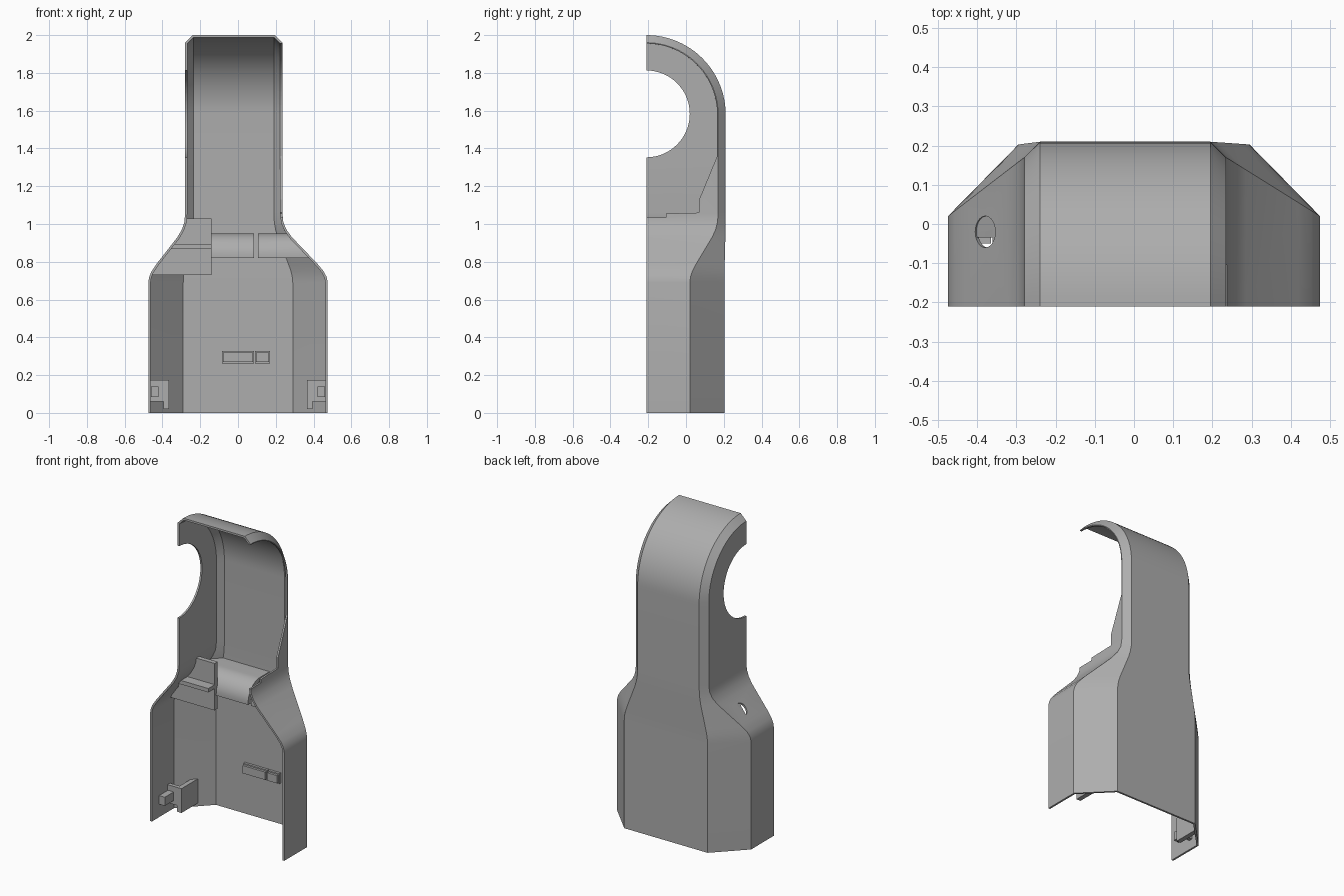
import bpy, bmesh, math
from mathutils import Vector

if "Cube" in bpy.data.objects:
    bpy.data.objects.remove(bpy.data.objects["Cube"], do_unlink=True)

FRONT, ARCH_Z, ARCH_R, HOLE_R = -0.21, 1.58, 0.42, 0.23
WALL = 0.012

grey = bpy.data.materials.new("plastic_grey")
grey.use_nodes = True
COLOUR = (0.42, 0.42, 0.42, 1)
grey.diffuse_color = COLOUR
grey.node_tree.nodes["Principled BSDF"].inputs["Base Color"].default_value = COLOUR


def new_object(name, bm):
    mesh = bpy.data.meshes.new(name)
    bm.to_mesh(mesh)
    bm.free()
    mesh.materials.append(grey)
    obj = bpy.data.objects.new(name, mesh)
    bpy.context.collection.objects.link(obj)
    return obj


def activate(obj):
    bpy.ops.object.select_all(action='DESELECT')
    obj.select_set(True)
    bpy.context.view_layer.objects.active = obj


def apply_modifier(obj, kind, **settings):
    mod = obj.modifiers.new(kind.lower(), kind)
    for key, value in settings.items():
        setattr(mod, key, value)
    activate(obj)
    bpy.ops.object.modifier_apply(modifier=mod.name)


def boolean(obj, cutter, operation):
    apply_modifier(obj, 'BOOLEAN', object=cutter, operation=operation, solver='EXACT')


def remove(obj):
    bpy.data.objects.remove(obj, do_unlink=True)


def prism(name, profile, x0, x1):
    """Extrude a (y, z) profile along x."""
    bm = bmesh.new()
    face = bm.faces.new([bm.verts.new((x0, y, z)) for y, z in profile])
    out = bmesh.ops.extrude_face_region(bm, geom=[face])
    moved = [g for g in out["geom"] if isinstance(g, bmesh.types.BMVert)]
    bmesh.ops.translate(bm, verts=moved, vec=(x1 - x0, 0, 0))
    bmesh.ops.recalc_face_normals(bm, faces=bm.faces)
    return new_object(name, bm)


def box(name, x, y, z):
    return prism(name, [(y[0], z[0]), (y[1], z[0]), (y[1], z[1]), (y[0], z[1])], *x)


def cylinder(name, centre, radius, length, tilt):
    bpy.ops.mesh.primitive_cylinder_add(vertices=64, radius=radius, depth=length,
                                        location=centre, rotation=(0, tilt, 0))
    obj = bpy.context.object
    obj.name = name
    obj.data.materials.append(grey)
    return obj


def section(t, d):
    """Chamfered plan outline (x, y): t = 0 is the wide body, t = 1 the neck."""
    def mix(a, b):
        return a + (b - a) * t
    back, corner = mix(0.203, 0.21) - d, mix(0.02, 0.17) - d * 0.4
    left, right = mix(-0.475, -0.28) + d, mix(0.475, 0.235) - d
    return [(left, FRONT), (left, corner), (mix(-0.295, -0.24) + d * 0.4, back),
            (mix(0.295, 0.195) - d * 0.4, back), (right, corner), (right, FRONT)]


def housing(name, closed, d=0.0):
    """Loft the outline up the body and neck, then sweep it over the arch."""
    steps = [(0, 0), (0.69, 0), (0.72, 0.025), (0.75, 0.09), (0.79, 0.23), (0.93, 0.79),
             (0.97, 0.91), (1.01, 0.98), (1.06, 1), (1.37, 1)]
    rings = [[Vector((x, y, z)) for x, y in section(t, d)] for z, t in steps]
    count = 24
    for i in range(count + 1):
        a = math.pi / 2 * i / count
        ring = []
        for x, y in section(1, d):
            r = max(y - FRONT, 0.1)
            ring.append(Vector((x, FRONT + r * math.cos(a), ARCH_Z + r * math.sin(a))))
        rings.append(ring)
    bm = bmesh.new()
    loops = [[bm.verts.new(p) for p in ring] for ring in rings]
    n = len(loops[0])
    for a, b in zip(loops, loops[1:]):
        for i in range(n if closed else n - 1):
            j = (i + 1) % n
            bm.faces.new((a[i], b[i], b[j], a[j]))
    if closed:
        bm.faces.new(loops[0])
        bm.faces.new(loops[-1])
        bmesh.ops.recalc_face_normals(bm, faces=bm.faces)
    return new_object(name, bm)


# Thin outer shell, open at the front and bottom
shell = housing("shell", False)
apply_modifier(shell, 'SOLIDIFY', thickness=WALL, offset=-1, use_even_offset=True)

# Openings: round notch in one side, angled screw hole, open other side
notch = cylinder("notch_cutter", (-0.28, FRONT, ARCH_Z + 0.003), HOLE_R, 0.2, math.pi / 2)
screw = cylinder("screw_cutter", (-0.38, -0.02, 0.855), 0.04, 0.16, math.radians(-36))
r = ARCH_R - 0.045
arc = [(FRONT + r * math.cos(math.pi / 2 * i / 24), ARCH_Z + r * math.sin(math.pi / 2 * i / 24))
       for i in range(25)]
side = prism("side_cutter", [(-0.3, 1.035), (-0.105, 1.035), (-0.105, 1.055), (0.07, 1.06),
                             (0.07, 1.13)] + [(0.165, 1.36)] + arc + [(-0.3, ARCH_Z + r)],
             0.15, 0.5)
for cutter in (notch, screw, side):
    boolean(shell, cutter, 'DIFFERENCE')
    remove(cutter)

# Rounded cross shelf at the neck, split by a narrow slot
nose = [(0.25, 0.82), (-0.02, 0.82)]
nose += [(0.1 - 0.12 * math.cos(a), 0.83 + 0.12 * math.sin(a))
         for a in [math.pi / 2 * i / 12 for i in range(13)]] + [(0.25, 0.95)]
parts = [prism("shelf_long", nose, -0.47, 0.085), prism("shelf_short", nose, 0.105, 0.47)]

# Bracket beside the screw hole
parts += [box("bracket_plate", (-0.47, -0.14), (-0.035, -0.005), (0.73, 1.03)),
          box("bracket_ledge", (-0.47, -0.14), (-0.1, -0.005), (0.87, 0.895))]

# Small catches on the back wall
for name, x in (("catch_long", (-0.08, 0.08)), ("catch_short", (0.095, 0.165))):
    parts.append(box(name, x, (0.16, 0.25), (0.27, 0.32)))
    parts.append(box(name + "_rim", (x[0] - 0.005, x[1] + 0.005), (0.175, 0.25), (0.262, 0.328)))

# Snap clips in the lower corners
for label, s in (("right", -1), ("left", 1)):
    for name, x, y, z in (("clip_rib", (0.365, 0.395), (-0.05, 0.2), (0.02, 0.175)),
                          ("clip_web", (0.39, 0.48), (-0.05, -0.025), (0.06, 0.175)),
                          ("clip_tab", (0.42, 0.46), (-0.14, -0.04), (0.085, 0.14))):
        parts.append(box(f"{label}_{name}", sorted((s * x[0], s * x[1])), y, z))

# Trim the inner parts to the housing
volume = housing("trim_volume", True, WALL * 0.5)
for part in parts:
    boolean(part, volume, 'INTERSECT')
remove(volume)

for obj in [shell] + parts:
    activate(obj)
    bpy.ops.object.shade_smooth_by_angle(angle=math.radians(20))
